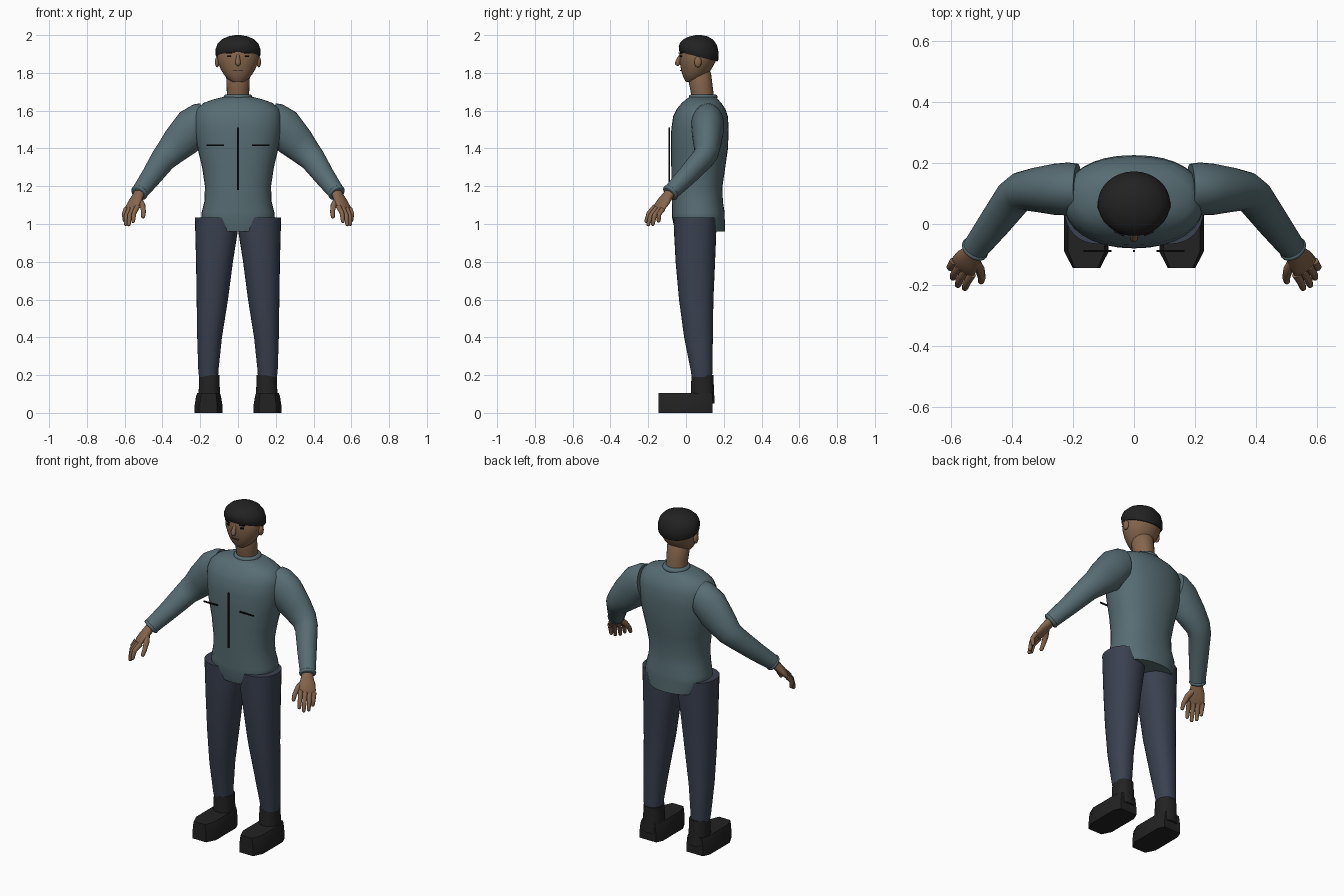
import bpy, bmesh, math
from mathutils import Vector, Matrix

cube = bpy.data.objects.get("Cube")
if cube:
    bpy.data.objects.remove(cube, do_unlink=True)


def material(name, r, g, b):
    m = bpy.data.materials.new(name)
    m.use_nodes = True
    m.diffuse_color = (r, g, b, 1)
    node = next(n for n in m.node_tree.nodes if n.type == 'BSDF_PRINCIPLED')
    node.inputs["Base Color"].default_value = (r, g, b, 1)
    node.inputs["Roughness"].default_value = 0.8
    return m


SHIRT = material("slate_shirt", 0.095, 0.152, 0.172)
TROUSER = material("navy_trousers", 0.042, 0.052, 0.08)
SKIN = material("brown_skin", 0.238, 0.132, 0.072)
LIP = material("dark_lip", 0.13, 0.075, 0.05)
BLACK = material("soft_black", 0.016, 0.016, 0.016)
INK = material("ink_line", 0.004, 0.004, 0.005)
X, Y, Z = Vector((1, 0, 0)), Vector((0, 1, 0)), Vector((0, 0, 1))
parts = []


def finish(name, bm, mat, side=1):
    for v in bm.verts:
        v.co.x *= side
    bmesh.ops.recalc_face_normals(bm, faces=bm.faces)
    mesh = bpy.data.meshes.new(name)
    bm.to_mesh(mesh)
    bm.free()
    mesh.materials.append(mat)
    ob = bpy.data.objects.new(name, mesh)
    bpy.context.collection.objects.link(ob)
    parts.append(ob)
    return ob


def ring(center, ru, rv, normal=Z, hint=X, n=32, power=2.0):
    """Superellipse cross-section around a centre."""
    nrm = Vector(normal).normalized()
    u = (hint - nrm * hint.dot(nrm)).normalized()
    w = nrm.cross(u)
    pts = []
    for i in range(n):
        a = math.tau * i / n
        c, s = math.cos(a), math.sin(a)
        c = math.copysign(abs(c) ** (2 / power), c)
        s = math.copysign(abs(s) ** (2 / power), s)
        pts.append(Vector(center) + u * ru * c + w * rv * s)
    return pts


def loft(name, rings, mat, side=1):
    """Skin a closed tube through cross-sections."""
    bm = bmesh.new()
    loops = [[bm.verts.new(p) for p in r] for r in rings]
    n = len(loops[0])
    for a, b in zip(loops, loops[1:]):
        for i in range(n):
            j = (i + 1) % n
            bm.faces.new((a[i], a[j], b[j], b[i]))
    bm.faces.new(loops[0])
    bm.faces.new(loops[-1])
    return finish(name, bm, mat, side)


def tube(name, pts, radii, mat, side=1, n=10, hint=Y, flat=1.0):
    """Rounded-tip tube along a path."""
    p = [Vector(q) for q in pts]
    tip = (p[-1] - p[-2]).normalized() * radii[-1]
    p += [p[-1] + tip * 0.6, p[-1] + tip * 0.9]
    r = list(radii) + [radii[-1] * 0.75, radii[-1] * 0.35]
    rings = []
    for i, q in enumerate(p):
        t = p[min(i + 1, len(p) - 1)] - p[max(i - 1, 0)]
        rings.append(ring(q, r[i], r[i] * flat, t, hint, n))
    return loft(name, rings, mat, side)


def ball(name, center, scale, mat, side=1):
    bm = bmesh.new()
    bmesh.ops.create_uvsphere(bm, u_segments=16, v_segments=10, radius=1,
                              matrix=Matrix.Translation(center) @ Matrix.Diagonal((*scale, 1)))
    return finish(name, bm, mat, side)


def plate(name, center, size, mat, side=1, turn=0.0):
    bm = bmesh.new()
    bmesh.ops.create_cube(bm, size=1, matrix=Matrix.Translation(center)
                          @ Matrix.Rotation(turn, 4, 'Z') @ Matrix.Diagonal((*size, 1)))
    return finish(name, bm, mat, side)


def band(name, center, major, minor, normal, mat, side=1):
    """Soft rounded ring, such as a collar or a cuff."""
    nrm = Vector(normal).normalized()
    rings = []
    for i in range(9):
        a = math.pi * i / 8
        r = major + minor * math.sin(a)
        rings.append(ring(Vector(center) - nrm * minor * math.cos(a), r, r, nrm, Y, 28))
    return loft(name, rings, mat, side)


# Shirt body: z, centre y, half width, half depth
body = [(0.96, .075, .165, .132), (1.03, .066, .195, .139), (1.06, .066, .193, .139),
        (1.12, .06, .178, .135), (1.2, .058, .175, .135), (1.3, .065, .19, .143),
        (1.4, .071, .214, .151), (1.5, .074, .23, .152), (1.57, .077, .23, .145),
        (1.61, .08, .218, .128), (1.64, .082, .185, .105), (1.66, .085, .13, .085),
        (1.672, .088, .08, .07)]
loft("shirt_body", [ring((0, y, z), a, b, power=2.25) for z, y, a, b in body], SHIRT)
band("collar", (0, .091, 1.672), .062, .014, Z, SHIRT)
plate("shirt_zip", (0, -.089, 1.345), (.008, .006, .33), INK)

# Head, neck and cap
tube("neck", [(0, .092, 1.65), (0, .082, 1.72), (0, .07, 1.79)], [.058, .06, .063], SKIN, n=24)
head = [(1.752, .03, .03, .03), (1.768, .04, .055, .05), (1.79, .047, .074, .066),
        (1.82, .054, .092, .081), (1.86, .062, .108, .095), (1.9, .066, .112, .1),
        (1.94, .067, .1, .09)]
loft("head", [ring((0, y, z), a, b) for z, y, a, b in head], SKIN)
cap = [(1.885, .114, .102, .25), (1.893, .118, .107, .25), (1.925, .119, .107, .16),
       (1.955, .108, .097, .08), (1.978, .085, .077, .03), (1.993, .052, .048, 0),
       (2.0, .015, .015, 0)]
loft("hair_cap", [ring((0, .067, z), a, b, (0, t, 1)) for z, a, b, t in cap], BLACK)
tube("nose", [(0, -.028, 1.895), (0, -.041, 1.865), (0, -.045, 1.85)], [.008, .013, .014],
     SKIN, hint=X, n=12)
plate("mouth", (0, -.027, 1.813), (.045, .009, .006), LIP)

for side, tag in ((1, "left_"), (-1, "right_")):
    # Face details
    ball(tag + "ear", (.11, .063, 1.858), (.012, .019, .029), SKIN, side)
    plate(tag + "eyebrow", (.048, -.03, 1.906), (.034, .008, .005), INK, side, .42)
    plate(tag + "eye", (.047, -.028, 1.888), (.02, .008, .008), INK, side, .42)
    plate(tag + "chest_pocket", (.12, -.089, 1.416), (.092, .006, .008), INK, side)

    # Sleeve
    sleeve = [((.185, .115, 1.54), .083, .1, (1, 0, -.15)),
              ((.215, .115, 1.527), .087, .108, (1, 0, -.2)),
              ((.262, .114, 1.488), .084, .113, (.9, 0, -.4)),
              ((.32, .112, 1.425), .073, .092, (.75, -.04, -.66)),
              ((.368, .108, 1.372), .063, .076, (.68, -.15, -.7)),
              ((.398, .084, 1.34), .06, .068, (.58, -.42, -.68)),
              ((.46, 0, 1.25), .052, .055, (.5, -.6, -.63)),
              ((.523, -.083, 1.165), .042, .044, (.46, -.62, -.63))]
    loft(tag + "sleeve", [ring(c, a, b, n, Y, 28) for c, a, b, n in sleeve], SHIRT, side)
    band(tag + "cuff", (.522, -.082, 1.166), .037, .01, (.46, -.62, -.63), SHIRT, side)

    # Hand
    across = Vector((.055, .045, -.01))
    palm = [((.518, -.078, 1.172), .03, .026), ((.53, -.098, 1.148), .034, .025),
            ((.545, -.118, 1.12), .044, .022), ((.56, -.138, 1.092), .046, .018),
            ((.567, -.147, 1.075), .038, .01)]
    loft(tag + "palm", [ring(c, a, b, (.3, -.45, -.7), across, 20) for c, a, b in palm],
         SKIN, side)
    fingers = (("index", (.532, -.165, 1.092), (.555, -.21, 1.015)),
               ("middle", (.555, -.155, 1.085), (.578, -.2, .998)),
               ("ring", (.575, -.14, 1.08), (.594, -.176, 1.0)),
               ("little", (.592, -.122, 1.08), (.6, -.145, 1.018)))
    for finger, base, tip in fingers:
        base, tip = Vector(base), Vector(tip)
        bend = base.lerp(tip, .5) + Vector((.007, -.009, .004))
        tube(tag + finger + "_finger", [base, bend, tip], [.014, .0125, .0105], SKIN, side)
    tube(tag + "thumb", [(.527, -.115, 1.135), (.506, -.148, 1.1), (.5, -.175, 1.065),
                         (.502, -.188, 1.04)], [.018, .016, .013, .011], SKIN, side)

    # Trouser leg: z, inner x, outer x, front y, back y
    leg = [(.19, .105, .206, .03, .138), (.22, .104, .21, .026, .14), (.4, .085, .216, -.01, .142),
           (.6, .053, .219, -.037, .145), (.8, .027, .222, -.055, .154),
           (.95, .003, .226, -.063, .16), (1.035, -.002, .228, -.066, .162)]
    loft(tag + "trouser_leg", [ring(((a + b) / 2, (f + k) / 2, z), (b - a) / 2, (k - f) / 2,
                                    power=2.2) for z, a, b, f, k in leg], TROUSER, side)

    # Boot: ankle shaft and chamfered foot
    loft(tag + "boot_shaft", [ring((.152, .087, z), .054 + g, .059 + g, power=2.3)
                              for z, g in ((.05, .006), (.12, .002), (.2, -.001))], BLACK, side)
    plan = [(-.045, -.145), (.045, -.145), (.073, -.09), (.073, .1),
            (.055, .14), (-.055, .14), (-.073, .1), (-.073, -.09)]
    loft(tag + "boot_foot", [[Vector((.156 + x * k, y, z)) for x, y in plan]
                             for z, k in ((0, 1), (.045, 1), (.09, .9), (.105, .82))],
         BLACK, side)

# Smooth shading with sharp edges kept
bpy.ops.object.select_all(action='DESELECT')
for ob in parts:
    ob.select_set(True)
bpy.context.view_layer.objects.active = parts[0]
bpy.ops.object.shade_smooth_by_angle(angle=math.radians(40))
